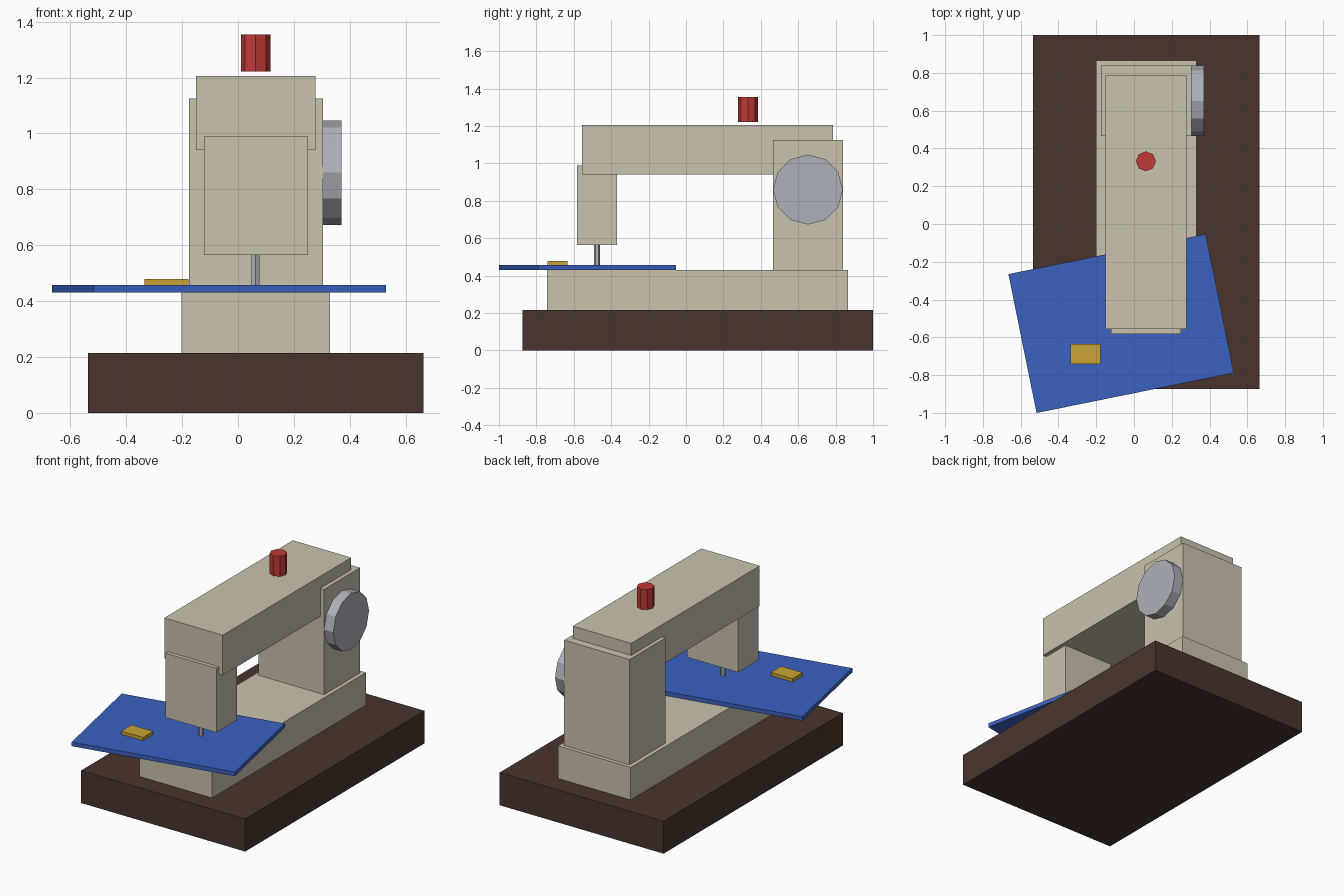
import bpy, math

if "Cube" in bpy.data.objects:
    bpy.data.objects.remove(bpy.data.objects["Cube"])


def mat(name, r, g, b):
    def lin(c):
        c /= 255
        return c / 12.92 if c <= 0.04045 else ((c + 0.055) / 1.055) ** 2.4
    m = bpy.data.materials.new(name)
    m.diffuse_color = (lin(r), lin(g), lin(b), 1)
    m.use_nodes = True
    m.node_tree.nodes["Principled BSDF"].inputs["Base Color"].default_value = m.diffuse_color
    return m


wood = mat("dark_wood", 74, 52, 44)
cream = mat("cream_enamel", 202, 194, 173)
steel = mat("steel", 174, 177, 185)
blue = mat("blue_fabric", 59, 98, 192)
gold = mat("gold", 202, 163, 53)
red = mat("red", 192, 57, 53)


def finish(name, material):
    ob = bpy.context.object
    ob.name = name
    ob.data.materials.append(material)
    return ob


def box(name, material, x, y, z, turn=0):
    """Box from (min, max) ranges, optionally turned about z."""
    bpy.ops.mesh.primitive_cube_add(
        size=1, location=[sum(r) / 2 for r in (x, y, z)], rotation=(0, 0, turn))
    ob = finish(name, material)
    ob.scale = [r[1] - r[0] for r in (x, y, z)]


def rod(name, material, sides, radius, length, centre, rot=(0, 0, 0)):
    bpy.ops.mesh.primitive_cylinder_add(
        vertices=sides, radius=radius, depth=length, location=centre, rotation=rot)
    finish(name, material)


# Wooden base and machine body
box("wooden_base", wood, (-0.536, 0.664), (-0.873, 1.0), (0, 0.215))
box("bed", cream, (-0.202, 0.33), (-0.742, 0.866), (0.215, 0.43))
box("pillar", cream, (-0.175, 0.304), (0.465, 0.84), (0.43, 1.126))
box("arm", cream, (-0.15, 0.277), (-0.556, 0.787), (0.94, 1.206))
box("needle_head", cream, (-0.122, 0.25), (-0.582, -0.37), (0.565, 0.99))

# Needle, hand wheel and floating tension knob
rod("needle", steel, 6, 0.016, 0.135, (0.063, -0.476, 0.5125))
rod("hand_wheel", steel, 12, 0.187, 0.067, (0.3375, 0.652, 0.86),
    (0, math.pi / 2, 0))
rod("top_knob", red, 8, 0.053, 0.133, (0.063, 0.332, 1.288))

# Turned cloth with a small gold patch
box("cloth", blue, (-0.601, 0.465), (-0.902, -0.152), (0.43, 0.457), 0.2)
box("gold_patch", gold, (-0.335, -0.177), (-0.741, -0.634), (0.457, 0.479))
